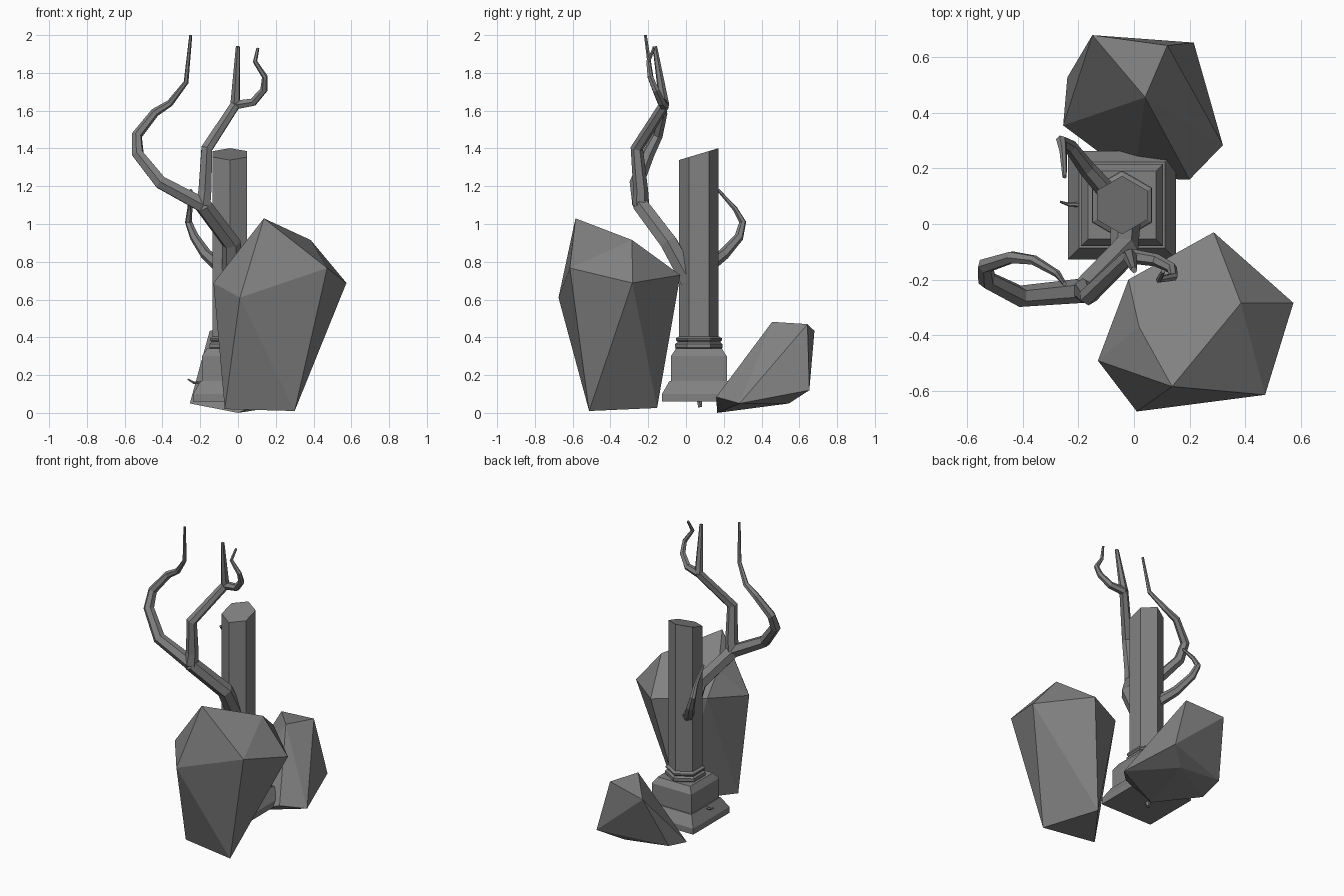
import bpy, bmesh, math
from mathutils import Vector

cube = bpy.data.objects.get("Cube")
if cube:
    bpy.data.objects.remove(cube, do_unlink=True)

stone = bpy.data.materials.new("grey_stone")
stone.use_nodes = True
GREY = (0.22, 0.22, 0.22, 1)
stone.diffuse_color = GREY
stone.node_tree.nodes["Principled BSDF"].inputs["Base Color"].default_value = GREY

CX, CY = -0.043, 0.068  # centre of the column


def add_mesh(name, bm):
    bmesh.ops.recalc_face_normals(bm, faces=bm.faces)
    mesh = bpy.data.meshes.new(name)
    bm.to_mesh(mesh)
    bm.free()
    mesh.materials.append(stone)
    ob = bpy.data.objects.new(name, mesh)
    bpy.context.collection.objects.link(ob)
    return ob


def rock(name, points):
    """Faceted boulder: convex hull of its corners."""
    bm = bmesh.new()
    for p in points:
        bm.verts.new(p)
    res = bmesh.ops.convex_hull(bm, input=bm.verts)
    loose = [v for v in bm.verts if not v.link_faces]
    bmesh.ops.delete(bm, geom=loose, context='VERTS')
    return add_mesh(name, bm)


def stack(name, sides, profile, turn, slope=0.0):
    """Prism built of (radius, height) rings, the last ring sloping in y."""
    bm = bmesh.new()
    rings = []
    for i, (r, z) in enumerate(profile):
        ring = []
        for k in range(sides):
            a = turn + k * math.tau / sides
            dy = r * math.sin(a)
            tilt = slope * dy if i == len(profile) - 1 else 0
            ring.append(bm.verts.new((CX + r * math.cos(a), CY + dy, z + tilt)))
        rings.append(ring)
    for low, high in zip(rings, rings[1:]):
        for k in range(sides):
            n = (k + 1) % sides
            bm.faces.new((low[k], low[n], high[n], high[k]))
    bm.faces.new(rings[0][::-1])
    bm.faces.new(rings[-1])
    return add_mesh(name, bm)


def branch(name, start, end, points):
    """Six-sided tapering tube along a path."""
    cu = bpy.data.curves.new(name, 'CURVE')
    cu.dimensions = '3D'
    cu.bevel_depth = 1.0
    cu.bevel_resolution = 1
    cu.use_fill_caps = True
    sp = cu.splines.new('POLY')
    sp.points.add(len(points) - 1)
    sp.use_smooth = False
    for i, p in enumerate(points):
        t = i / (len(points) - 1)
        sp.points[i].co = (*p, 1)
        sp.points[i].radius = start + (end - start) * t
    cu.materials.append(stone)
    ob = bpy.data.objects.new(name, cu)
    bpy.context.collection.objects.link(ob)
    bpy.ops.object.select_all(action='DESELECT')
    ob.select_set(True)
    bpy.context.view_layer.objects.active = ob
    bpy.ops.object.convert(target='MESH')


# Pedestal, neck rings and broken column
Q = math.sqrt(2)
stack("pedestal", 4, [(0.195 * Q, 0.06), (0.195 * Q, 0.10), (0.155 * Q, 0.17),
                      (0.148 * Q, 0.17), (0.148 * Q, 0.30), (0.122 * Q, 0.34)], math.pi / 4)
stack("column_collar", 6, [(0.112, 0.33), (0.125, 0.345), (0.125, 0.365), (0.112, 0.375),
                           (0.122, 0.385), (0.122, 0.395), (0.105, 0.405)], math.pi / 2)
stack("column", 6, [(0.105, 0.33), (0.105, 1.37)], math.pi / 2, 0.3)

# Boulders
rock("front_boulder", [
    (0.137, -0.585, 1.03), (0.385, -0.285, 0.915), (0.472, -0.615, 0.767),
    (0.574, -0.284, 0.688), (-0.13, -0.492, 0.688), (0.287, -0.03, 0.73),
    (0.01, -0.675, 0.61), (0.018, -0.37, 0.867), (-0.02, -0.20, 0.75),
    (0.30, -0.513, 0.01), (0.16, -0.153, 0.026), (-0.07, -0.46, 0.02)])
rock("back_boulder", [
    (0.04, 0.456, 0.482), (0.12, 0.643, 0.47), (-0.15, 0.68, 0.434),
    (0.215, 0.653, 0.12), (0.32, 0.284, 0.05), (0.20, 0.16, 0.085),
    (-0.255, 0.355, 0.05), (-0.24, 0.528, 0.085), (0.0, 0.165, 0.0),
    (0.08, 0.545, 0.05)])

# Tree: trunk, two limbs and their twigs
FORK = (-0.185, -0.24, 1.10)
SPLIT = (-0.015, -0.115, 1.63)
branch("trunk", 0.055, 0.047, [(-0.03, 0.02, 0.70), (-0.035, -0.09, 0.90), FORK])
branch("upright_limb", 0.045, 0.028, [FORK, (-0.175, -0.24, 1.18), (-0.165, -0.26, 1.40), SPLIT])
branch("straight_twig", 0.027, 0.012, [SPLIT, (0.0, -0.165, 1.94)])
branch("curled_twig", 0.027, 0.008, [
    SPLIT, (0.08, -0.13, 1.645), (0.137, -0.16, 1.71), (0.142, -0.19, 1.78),
    (0.09, -0.20, 1.86), (0.105, -0.17, 1.93)])
branch("curved_limb", 0.044, 0.008, [
    FORK, (-0.41, -0.26, 1.22), (-0.53, -0.20, 1.37), (-0.535, -0.15, 1.47),
    (-0.44, -0.12, 1.59), (-0.36, -0.13, 1.64), (-0.275, -0.18, 1.75), (-0.25, -0.215, 2.0)])
branch("back_branch", 0.036, 0.008, [
    (-0.09, 0.11, 0.77), (-0.17, 0.20, 0.84), (-0.23, 0.28, 0.93),
    (-0.262, 0.30, 1.01), (-0.255, 0.26, 1.08), (-0.25, 0.17, 1.18)])

# Small sprig by the pedestal
branch("sprig", 0.010, 0.004, [(-0.18, 0.07, 0.16), (-0.235, 0.07, 0.16), (-0.265, 0.08, 0.178)])
branch("root", 0.018, 0.012, [(-0.05, 0.07, 0.08), (-0.05, 0.075, 0.03)])
